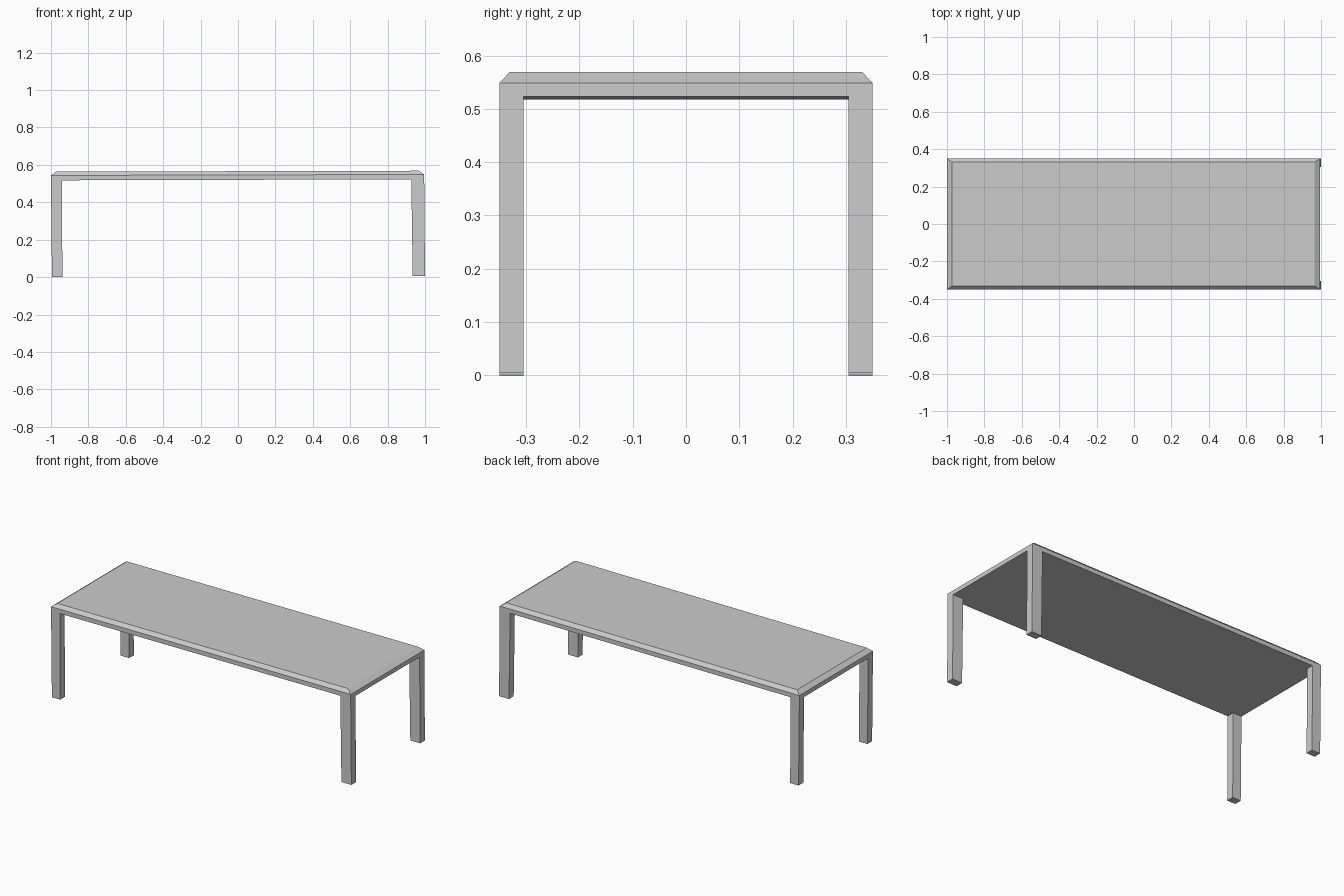
import bpy, bmesh, math
from mathutils import Matrix

if "Cube" in bpy.data.objects:
    bpy.data.objects.remove(bpy.data.objects["Cube"])

# The whole table leans very slightly: its right end stands a touch higher
TILT = Matrix.Translation((0, 0, 0.0027)) @ Matrix.Rotation(-0.0027, 4, 'Y')
X0, X1, Y = -0.9986, 1.0, 0.35
UNDER, EDGE, TOP = 0.5175, 0.5435, 0.5635


def loft(name, levels, cap_top=True):
    """Stack rectangles (x0, x1, y0, y1, z) from bottom to top."""
    bm = bmesh.new()
    rings = [[bm.verts.new((x, y, z)) for x, y in
              ((x0, y0), (x1, y0), (x1, y1), (x0, y1))]
             for x0, x1, y0, y1, z in levels]
    for a, b in zip(rings, rings[1:]):
        for i in range(4):
            j = (i + 1) % 4
            bm.faces.new((a[i], a[j], b[j], b[i]))
    bm.faces.new(rings[0][::-1])
    if cap_top:
        bm.faces.new(rings[-1])
    bm.transform(TILT)
    mesh = bpy.data.meshes.new(name)
    bm.to_mesh(mesh)
    bm.free()
    obj = bpy.data.objects.new(name, mesh)
    bpy.context.collection.objects.link(obj)
    return obj


# Tabletop with a bevelled upper rim
loft("tabletop", [
    (X0, X1 - 0.003, -Y, Y, UNDER),
    (X0, X1 - 0.003, -Y, Y, EDGE),
    (X0 + 0.028, X1 - 0.033, -Y + 0.019, Y - 0.019, TOP),
])

# Four square legs flush with the corners
for end, y0, y1 in (("front", -Y, -Y + 0.045), ("back", Y - 0.045, Y)):
    loft(end + "_left_leg", [(X0 + 0.004, -0.939, y0, y1, 0),
                             (X0, -0.94, y0, y1, UNDER)], cap_top=False)
    loft(end + "_right_leg", [(0.934, X1, y0, y1, 0),
                              (0.928, X1 - 0.003, y0, y1, UNDER)], cap_top=False)
